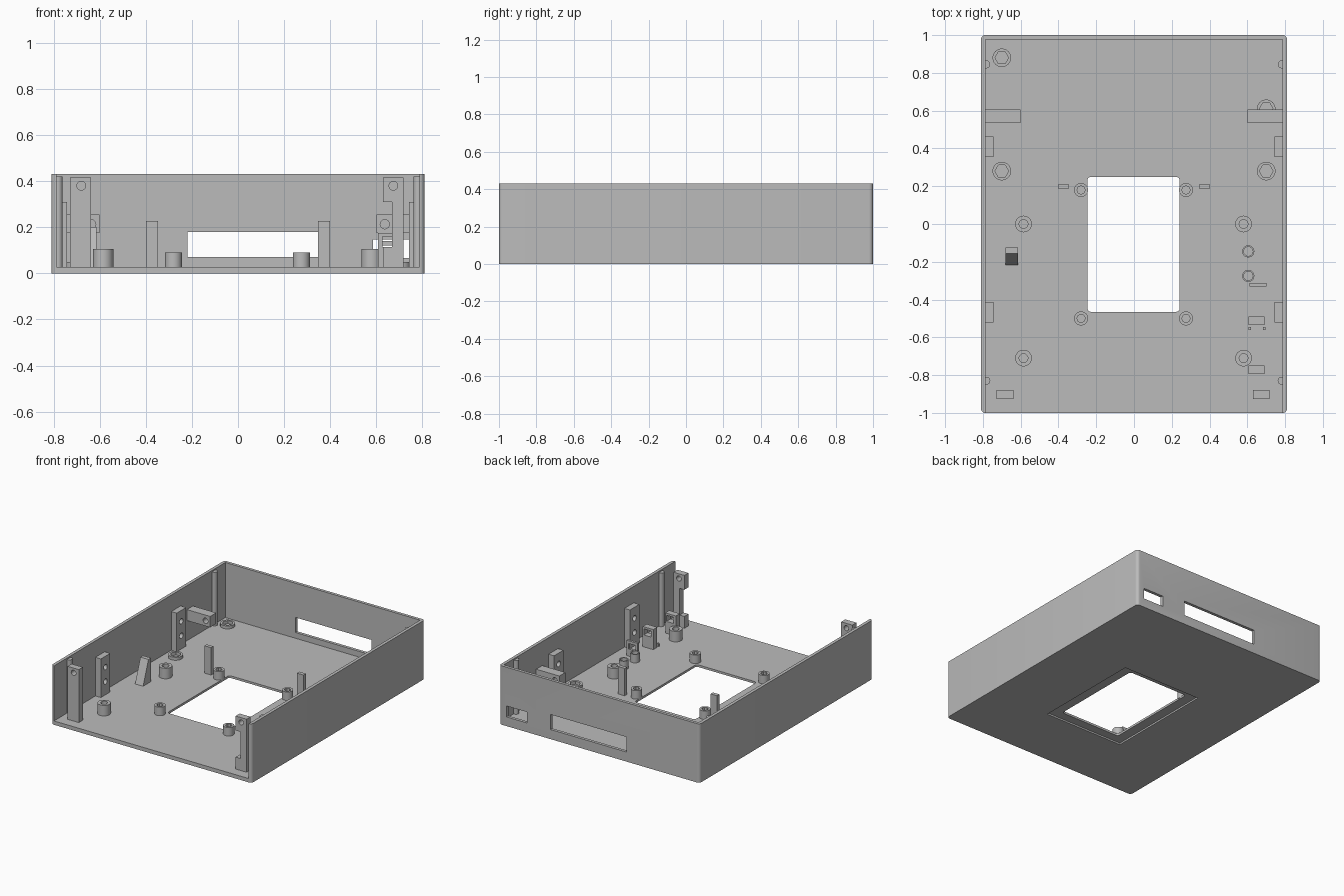
import bpy, bmesh, math

cube = bpy.data.objects.get("Cube")
if cube:
    bpy.data.objects.remove(cube, do_unlink=True)

grey = bpy.data.materials.new("plain_grey")
grey.use_nodes = True
grey.diffuse_color = (0.5, 0.5, 0.5, 1)
grey.node_tree.nodes["Principled BSDF"].inputs["Base Color"].default_value = (0.5, 0.5, 0.5, 1)

FLOOR = 0.028
BASE = 0.02      # parts sink slightly into the floor


def finish(name, bm):
    bmesh.ops.recalc_face_normals(bm, faces=bm.faces)
    mesh = bpy.data.meshes.new(name)
    bm.to_mesh(mesh)
    bm.free()
    mesh.materials.append(grey)
    obj = bpy.data.objects.new(name, mesh)
    bpy.context.collection.objects.link(obj)
    return obj


def prism(name, points, axis, lo, hi):
    """Extrude a 2D outline along x, y or z."""
    def place(a, b, c):
        return {"x": (c, a, b), "y": (a, c, b), "z": (a, b, c)}[axis]
    bm = bmesh.new()
    face = bm.faces.new([bm.verts.new(place(a, b, lo)) for a, b in points])
    out = bmesh.ops.extrude_face_region(bm, geom=[face])
    step = place(0, 0, hi - lo)
    verts = [v for v in out["geom"] if isinstance(v, bmesh.types.BMVert)]
    bmesh.ops.translate(bm, verts=verts, vec=step)
    return finish(name, bm)


def box(name, x, y, z):
    return prism(name, [(x[0], y[0]), (x[1], y[0]), (x[1], y[1]), (x[0], y[1])], "z", *z)


def rounded(x, y, r, steps=6):
    """Outline of a rectangle with round corners."""
    pts = []
    corners = [(x[1], y[1]), (x[0], y[1]), (x[0], y[0]), (x[1], y[0])]
    for i, (cx, cy) in enumerate(corners):
        sx = -1 if cx == x[1] else 1
        sy = -1 if cy == y[1] else 1
        for k in range(steps + 1):
            a = math.pi / 2 * (i + k / steps)
            pts.append((cx + sx * r + r * math.cos(a), cy + sy * r + r * math.sin(a)))
    return pts


def ring(a, b, r, sides=32):
    return [(a + r * math.cos(2 * math.pi * k / sides),
             b + r * math.sin(2 * math.pi * k / sides)) for k in range(sides)]


def cut(obj, *cutters):
    for c in cutters:
        mod = obj.modifiers.new("cut", "BOOLEAN")
        mod.operation = "DIFFERENCE"
        mod.solver = "EXACT"
        mod.object = c
        bpy.context.view_layer.objects.active = obj
        bpy.ops.object.modifier_apply(modifier=mod.name)
        bpy.data.objects.remove(c, do_unlink=True)
    return obj


def smooth(obj):
    bpy.ops.object.select_all(action="DESELECT")
    obj.select_set(True)
    bpy.context.view_layer.objects.active = obj
    bpy.ops.object.shade_smooth_by_angle(angle=math.radians(30))


def standoff(name, x, y, r, hole, top, sides=32):
    post = prism(name, ring(x, y, r), "z", BASE, top)
    cut(post, prism("hole", ring(x, y, hole, sides), "z", FLOOR, 1))
    smooth(post)


# Tray: floor with three walls, open at the front
tray = prism("tray", rounded((-0.81, 0.81), (-1, 1), 0.022), "z", 0, 0.43)
cut(tray,
    box("inside", (-0.787, 0.787), (-1.2, 0.978), (FLOOR, 1)),
    box("long_slot", (-0.22, 0.395), (0.9, 1.1), (0.07, 0.18)),
    box("short_slot", (0.585, 0.75), (0.9, 1.1), (0.067, 0.147)),
    prism("window", rounded((-0.247, 0.242), (-0.465, 0.25), 0.02), "z", -1, 1),
    box("recess", (-0.32, 0.32), (-0.53, 0.29), (-1, 0.012)))
smooth(tray)

# Round standoffs on the floor
for x in (-0.585, 0.58):
    for y in (0, -0.71):
        standoff("board_standoff", x, y, 0.044, 0.023, 0.105)
for x in (-0.28, 0.275):
    for y in (0.18, -0.5):
        standoff("window_standoff", x, y, 0.037, 0.022, 0.09, 8)
for x, y in ((-0.7, 0.88), (-0.7, 0.28), (0.7, 0.28), (0.7, 0.61)):
    standoff("hex_nut_boss", x, y, 0.049, 0.036, 0.05, 6)
for y in (-0.145, -0.275):
    standoff("small_standoff", 0.605, y, 0.032, 0.024, 0.09)


def span(side, a, b):
    return tuple(sorted((side * a, side * b)))


# Parts that repeat on both sides
for side in (-1, 1):
    box("upright_tab", span(side, 0.347, 0.4), (0.185, 0.212), (BASE, 0.228))

    arm = box("rear_bracket", span(side, 0.6, 0.79), (0.535, 0.605), (0.175, 0.255))
    cut(arm, prism("hole", ring(side * 0.637, 0.213, 0.02, 24), "y", 0, 1))

    for y in (0.408, -0.468):
        pad = box("wall_pad", span(side, 0.743, 0.79), (y - 0.054, y + 0.054), (BASE, 0.31))
        for z in (0.23, 0.125):
            cut(pad, prism("hole", ring(y, z, 0.02, 24), "x", *span(side, 0.7, 0.78)))

    for y in (0.845, -0.83):
        smooth(prism("wall_rib", ring(side * 0.782, y, 0.021, 24), "z", BASE, 0.42))

# Front posts with a screw hole near the top
right_post = box("right_front_post", (-0.728, -0.638), (-0.927, -0.88), (BASE, 0.415))
cut(right_post, prism("hole", ring(-0.68, 0.38, 0.019, 24), "y", -1.2, -0.5))
left_post = box("left_front_post", (0.63, 0.718), (-0.927, -0.88), (BASE, 0.415))
cut(left_post,
    prism("hole", ring(0.674, 0.38, 0.019, 24), "y", -1.2, -0.5),
    box("notch", (0.5, 0.668), (-1.2, -0.5), (0.115, 0.31)))

# Cable guides: two windowed blocks, two pins and a thin plate
for y in (-0.512, -0.772):
    guide = box("cable_guide", (0.607, 0.692), (y - 0.023, y + 0.023), (BASE, 0.175))
    cut(guide, box("opening", (0.627, 0.683), (y - 0.1, y + 0.1), (0.115, 0.16)))
for x in (0.612, 0.69):
    box("guide_pin", (x - 0.007, x + 0.007), (-0.56, -0.546), (BASE, 0.05))
plate = box("thin_guide_plate", (0.612, 0.702), (-0.33, -0.313), (BASE, 0.14))
cut(plate, box("opening", (0.627, 0.683), (-0.4, -0.2), (0.08, 0.12)))

# Sloped rest
prism("sloped_rest", [(-0.22, BASE), (-0.155, 0.2), (-0.125, 0.2), (-0.125, BASE)],
      "x", -0.68, -0.615)
